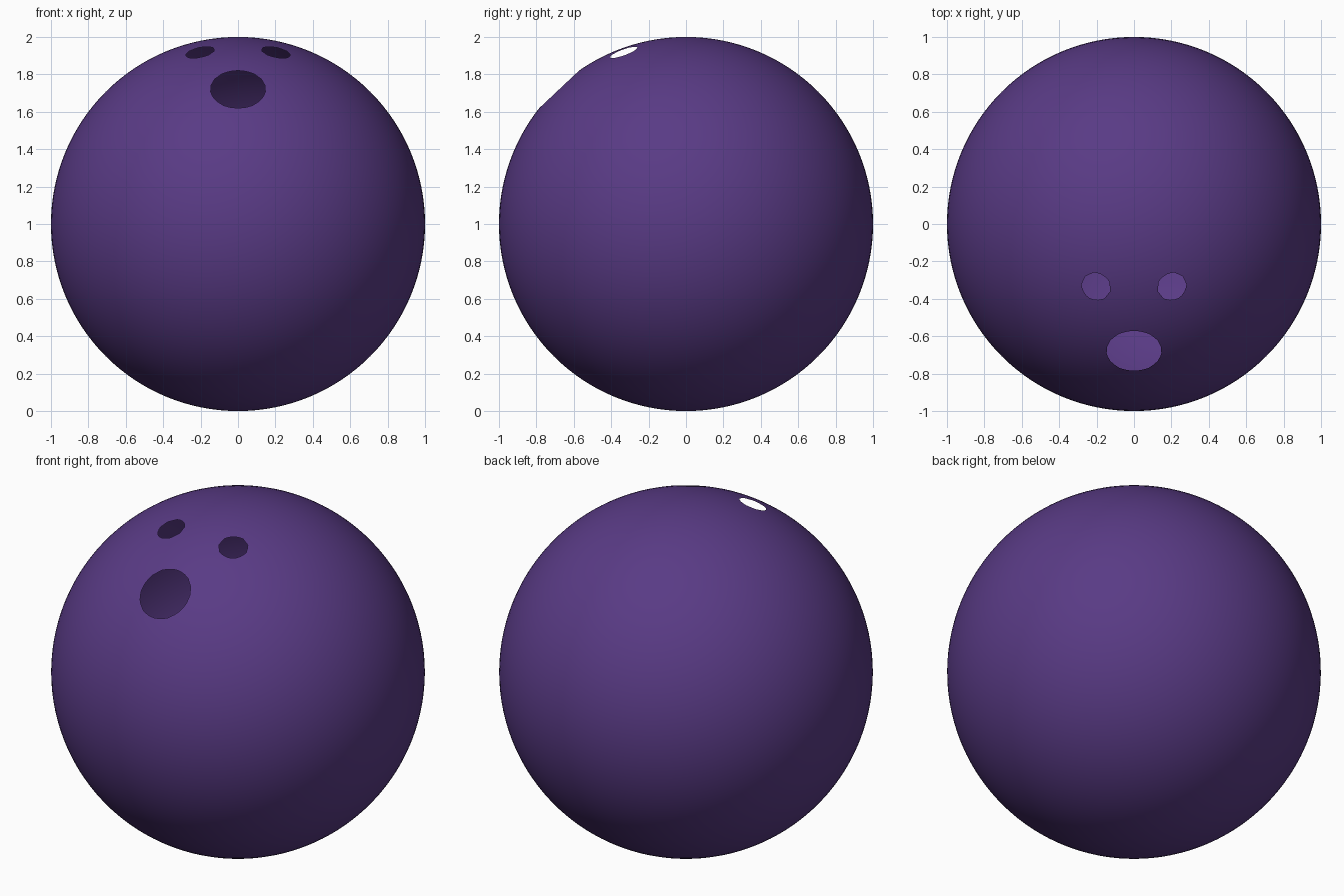
import bpy, bmesh
from mathutils import Vector

cube = bpy.data.objects.get("Cube")
if cube:
    bpy.data.objects.remove(cube, do_unlink=True)

# Purple shell colour
purple = bpy.data.materials.new("deep purple")
purple.use_nodes = True
colour = (0.10, 0.043, 0.235, 1)
purple.diffuse_color = colour
purple.node_tree.nodes["Principled BSDF"].inputs["Base Color"].default_value = colour

# Hollow round shell
bm = bmesh.new()
bmesh.ops.create_uvsphere(bm, u_segments=128, v_segments=64, radius=1)

# Two finger holes and a larger thumb hole, each sliced off as an open round cap
hole_centres = [Vector((side * 0.203, -0.334, 0.917)) for side in (-1, 1)]
hole_centres.append(Vector((0, -0.678, 0.72)))
for centre in hole_centres:
    bmesh.ops.bisect_plane(bm, geom=bm.verts[:] + bm.edges[:] + bm.faces[:],
                           plane_co=centre, plane_no=centre.normalized(),
                           clear_outer=True)

mesh = bpy.data.meshes.new("ball_shell")
bm.to_mesh(mesh)
bm.free()
mesh.materials.append(purple)
ball = bpy.data.objects.new("ball_shell", mesh)
ball.location.z = 1
bpy.context.collection.objects.link(ball)
mesh.shade_smooth()
